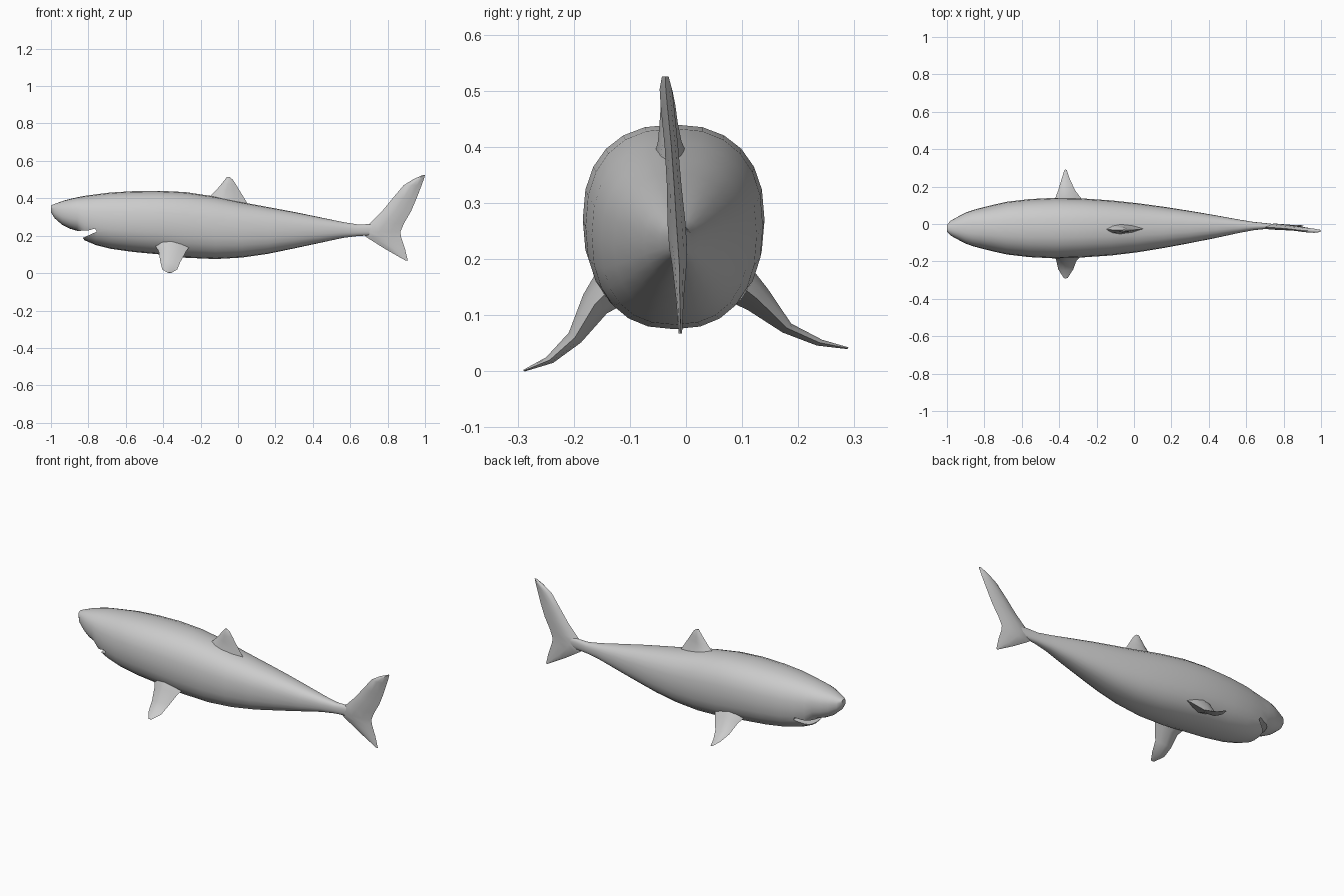
import bpy, bmesh, math
from mathutils import Vector


def finish(obj, angle=45):
    bpy.ops.object.select_all(action='DESELECT')
    obj.select_set(True)
    bpy.context.view_layer.objects.active = obj
    bpy.ops.object.shade_smooth_by_angle(angle=math.radians(angle))


def loft(name, rings):
    """Skin a list of equal-length point rings into a closed mesh."""
    bm = bmesh.new()
    rows = [[bm.verts.new(p) for p in ring] for ring in rings]
    n = len(rows[0])
    for a, b in zip(rows, rows[1:]):
        for i in range(n):
            j = (i + 1) % n
            bm.faces.new((a[i], a[j], b[j], b[i]))
    bm.faces.new(rows[0])
    bm.faces.new(rows[-1])
    bmesh.ops.recalc_face_normals(bm, faces=bm.faces)
    mesh = bpy.data.meshes.new(name)
    bm.to_mesh(mesh)
    bm.free()
    obj = bpy.data.objects.new(name, mesh)
    bpy.context.collection.objects.link(obj)
    return obj


def body_ring(x, zb, zt, cy, w, n=24, power=2.35):
    pts = []
    for i in range(n):
        a = 2 * math.pi * i / n
        c, s = math.cos(a), math.sin(a)
        y = cy + w * math.copysign(abs(c) ** (2 / power), c)
        z = (zb + zt) / 2 + (zt - zb) / 2 * math.copysign(abs(s) ** (2 / power), s)
        pts.append((x, y, z))
    return pts


def fin(name, sections, normal):
    """Sections are (front x, back x, y, z, half thickness)."""
    n = Vector(normal).normalized()
    rings = []
    for x0, x1, y, z, t in sections:
        ring = []
        for f, k in ((0, 0), (.2, .8), (.45, 1), (.75, .6), (1, 0),
                     (.75, -.6), (.45, -1), (.2, -.8)):
            ring.append(Vector((x0 + (x1 - x0) * f, y, z)) + n * (t * k))
        rings.append(ring)
    finish(loft(name, rings))


# Body: x, bottom, top, centre y, half width
stations = [
    (-1.00, .325, .362, -.022, .018), (-.98, .293, .370, -.022, .040),
    (-.94, .258, .385, -.022, .062), (-.90, .238, .396, -.022, .083),
    (-.86, .226, .405, -.022, .097), (-.82, .175, .413, -.022, .108),
    (-.76, .150, .421, -.022, .123), (-.68, .130, .431, -.022, .141),
    (-.56, .113, .438, -.022, .155), (-.42, .100, .440, -.022, .162),
    (-.28, .082, .433, -.021, .158), (-.12, .075, .409, -.021, .147),
    (.02, .083, .379, -.020, .131), (.16, .103, .353, -.018, .110),
    (.30, .132, .327, -.016, .086), (.44, .162, .298, -.014, .060),
    (.56, .188, .273, -.012, .036), (.64, .198, .260, -.011, .022),
    (.71, .202, .262, -.011, .015), (.76, .208, .258, -.012, .010)]
body = loft("body", [body_ring(*s) for s in stations])

# Mouth opening cut between snout and lower jaw
profile = [(-.90, .224), (-.80, .228), (-.765, .238), (-.755, .222),
           (-.785, .208), (-.83, .188), (-.90, .165)]
cutter = loft("mouth_cutter", [[(x, y, z) for x, z in profile] for y in (-.3, .3)])
cutter.hide_render = True
bpy.context.view_layer.objects.active = body
mod = body.modifiers.new("mouth", 'BOOLEAN')
mod.operation = 'DIFFERENCE'
mod.solver = 'EXACT'
mod.object = cutter
bpy.ops.object.modifier_apply(modifier=mod.name)
bpy.data.objects.remove(cutter)
finish(body)

# Dorsal fin
fin("dorsal_fin", [
    (-.19, .055, -.025, .365, .036), (-.15, .028, -.029, .410, .021),
    (-.115, .006, -.031, .445, .016), (-.09, -.012, -.032, .475, .013),
    (-.07, -.028, -.033, .500, .009), (-.06, -.044, -.033, .513, .004)], (0, 1, 0))

# Tail fin, swept upper lobe and short lower lobe
fin("tail_fin", [
    (.896, .908, -.010, .067, .003), (.785, .893, -.011, .130, .007),
    (.690, .873, -.012, .190, .013), (.660, .868, -.014, .220, .016),
    (.705, .887, -.017, .265, .016), (.770, .925, -.021, .330, .013),
    (.827, .955, -.026, .400, .012), (.886, .982, -.033, .470, .012),
    (.940, .994, -.036, .503, .011), (.990, 1.00, -.037, .525, .006)], (0, 1, 0))

# Pectoral fins, posed slightly differently on each side
fin("pectoral_fin_left", [
    (-.46, -.24, -.115, .165, .045), (-.425, -.275, -.162, .120, .027),
    (-.415, -.308, -.198, .060, .014), (-.405, -.325, -.243, .020, .008),
    (-.375, -.355, -.289, .001, .002)], (0, -.75, .6))
fin("pectoral_fin_right", [
    (-.46, -.24, .075, .170, .042), (-.425, -.275, .128, .128, .026),
    (-.405, -.315, .180, .077, .011), (-.388, -.342, .238, .051, .007),
    (-.372, -.360, .289, .041, .002)], (0, .65, .7))
